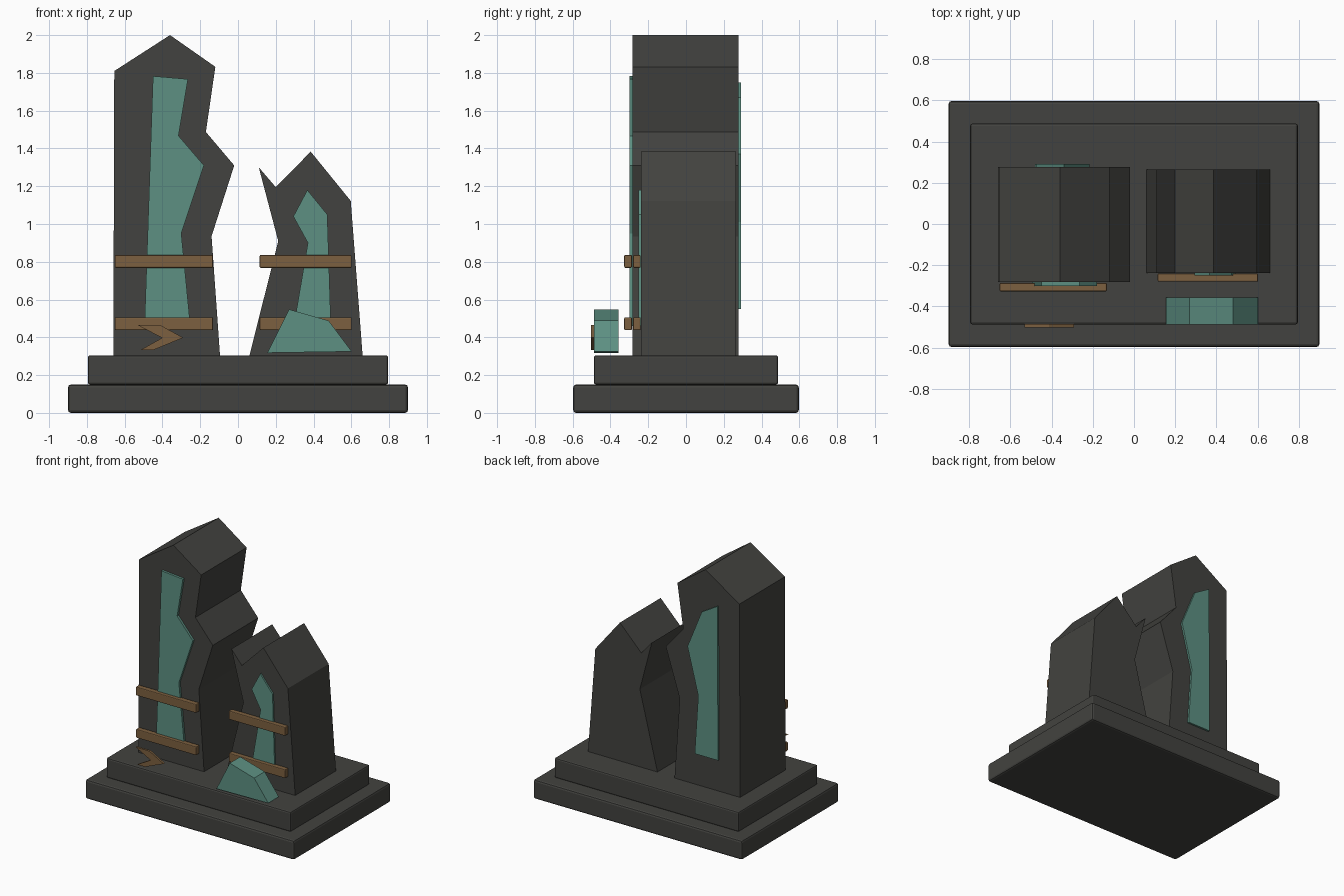
import bpy, bmesh

if "Cube" in bpy.data.objects:
    bpy.data.objects.remove(bpy.data.objects["Cube"])


def material(name, rgb):
    m = bpy.data.materials.new(name)
    m.diffuse_color = (*rgb, 1)
    m.use_nodes = True
    m.node_tree.nodes["Principled BSDF"].inputs["Base Color"].default_value = m.diffuse_color
    return m


STONE = material("dark_stone", (0.055, 0.055, 0.05))
GREEN = material("green_crystal", (0.11, 0.28, 0.225))
WOOD = material("brown_band", (0.2, 0.115, 0.05))


def slab(name, profile, y0, y1, mat, bevel=0):
    """Extrude an (x, z) outline from y0 to y1."""
    bm = bmesh.new()
    face = bm.faces.new([bm.verts.new((x, y0, z)) for x, z in profile])
    ext = bmesh.ops.extrude_face_region(bm, geom=[face])
    moved = [g for g in ext["geom"] if isinstance(g, bmesh.types.BMVert)]
    bmesh.ops.translate(bm, verts=moved, vec=(0, y1 - y0, 0))
    bmesh.ops.recalc_face_normals(bm, faces=bm.faces)
    mesh = bpy.data.meshes.new(name)
    bm.to_mesh(mesh)
    bm.free()
    mesh.materials.append(mat)
    obj = bpy.data.objects.new(name, mesh)
    bpy.context.collection.objects.link(obj)
    if bevel:
        mod = obj.modifiers.new("bevel", "BEVEL")
        mod.width, mod.segments = bevel, 2
    return obj


def box(name, x0, x1, y0, y1, z0, z1, mat, bevel):
    return slab(name, [(x0, z0), (x1, z0), (x1, z1), (x0, z1)], y0, y1, mat, bevel)


# Stepped base
box("base_lower", -0.9, 0.9, -0.597, 0.597, 0, 0.15, STONE, 0.015)
box("base_upper", -0.795, 0.795, -0.488, 0.488, 0.15, 0.305, STONE, 0.012)

# Broken standing stones
slab("tall_stone", [(-0.66, 0.3), (-0.095, 0.3), (-0.14, 0.935), (-0.02, 1.31),
                    (-0.17, 1.487), (-0.12, 1.832), (-0.36, 2.0), (-0.655, 1.81)],
     -0.282, 0.277, STONE)
slab("short_stone", [(0.06, 0.3), (0.66, 0.3), (0.597, 1.122), (0.385, 1.383),
                     (0.2, 1.195), (0.11, 1.3), (0.213, 0.91)],
     -0.238, 0.264, STONE)

# Crystal inlays on the stone faces
slab("tall_front_inlay", [(-0.495, 0.46), (-0.252, 0.46), (-0.3, 0.95), (-0.18, 1.31),
                          (-0.315, 1.467), (-0.265, 1.767), (-0.45, 1.783)],
     -0.3, -0.27, GREEN)
slab("tall_back_inlay", [(-0.48, 0.55), (-0.28, 0.55), (-0.31, 1.01), (-0.217, 1.37),
                         (-0.34, 1.67), (-0.475, 1.75)],
     0.265, 0.292, GREEN)
slab("short_front_inlay", [(0.295, 0.46), (0.492, 0.46), (0.473, 1.05), (0.367, 1.18),
                           (0.293, 1.04), (0.37, 0.9)],
     -0.251, -0.225, GREEN)

# Wooden bands across both stones
for side, x0, x1, y0, y1 in (("tall", -0.652, -0.132, -0.327, -0.286),
                             ("short", 0.115, 0.602, -0.28, -0.24)):
    for level, z in (("lower", 0.472), ("upper", 0.802)):
        box(f"{side}_{level}_band", x0, x1, y0, y1, z - 0.034, z + 0.034, WOOD, 0.006)

# Fallen crystal shard and arrow marker at the front
slab("crystal_shard", [(0.155, 0.318), (0.602, 0.325), (0.48, 0.488), (0.27, 0.548)],
     -0.487, -0.357, GREEN)
slab("arrow_marker", [(-0.532, 0.465), (-0.412, 0.465), (-0.29, 0.398), (-0.45, 0.332),
                      (-0.518, 0.332), (-0.402, 0.397)],
     -0.502, -0.486, WOOD)
